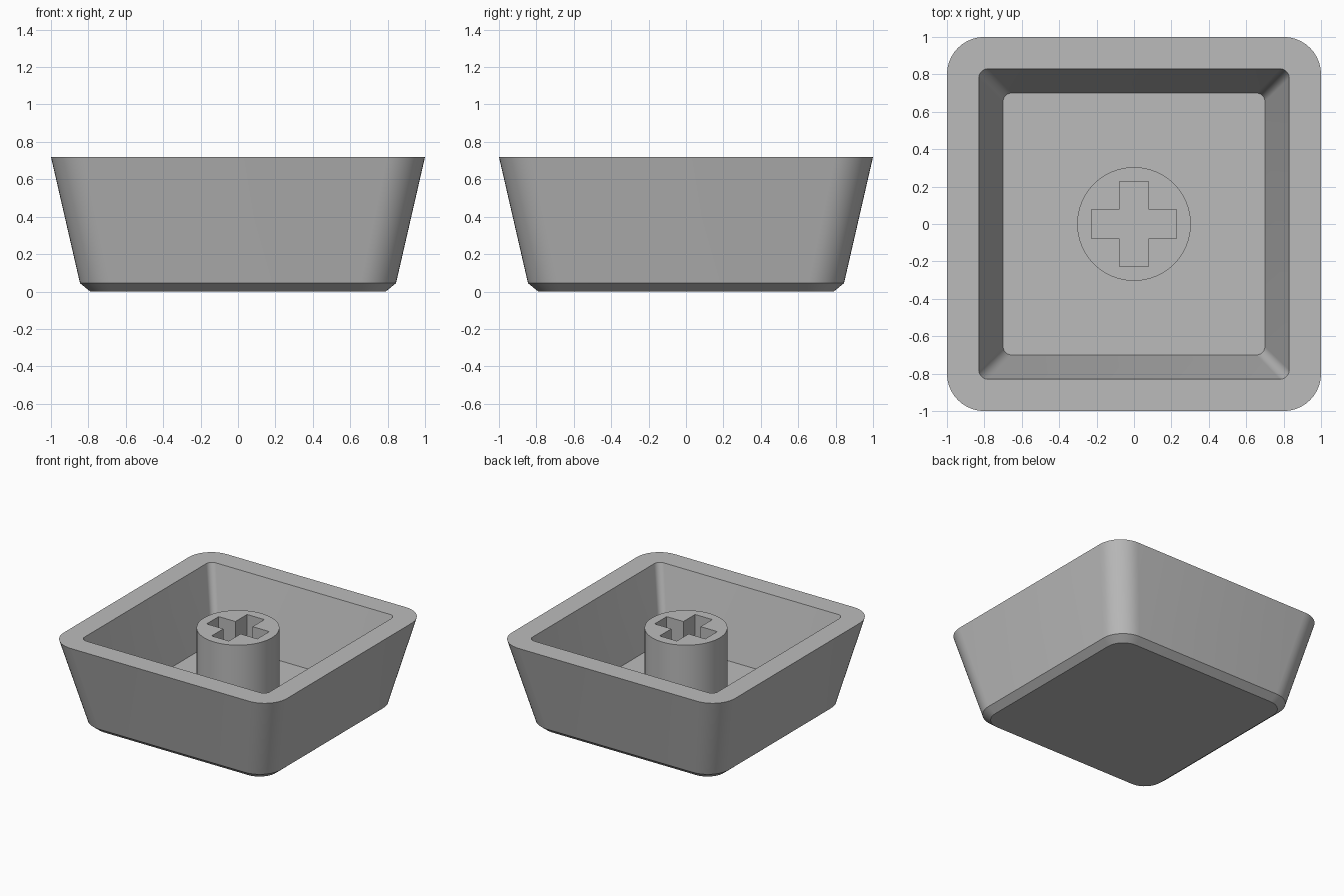
import bpy, bmesh, math

cube = bpy.data.objects.get("Cube")
if cube:
    bpy.data.objects.remove(cube, do_unlink=True)

# Single plastic colour
grey = bpy.data.materials.new("light grey plastic")
grey.use_nodes = True
colour = (0.50, 0.50, 0.50, 1)
grey.diffuse_color = colour
bsdf = grey.node_tree.nodes["Principled BSDF"]
bsdf.inputs["Base Color"].default_value = colour
bsdf.inputs["Roughness"].default_value = 0.6

HEIGHT, FLOOR = 0.72, 0.155


def rounded_square(half, radius, steps=10):
    """Outline of a square with rounded corners, counter-clockwise."""
    c = half - radius
    points = []
    for k, (sx, sy) in enumerate(((1, 1), (-1, 1), (-1, -1), (1, -1))):
        for i in range(steps + 1):
            a = math.pi / 2 * (k + i / steps)
            points.append((sx * c + radius * math.cos(a),
                           sy * c + radius * math.sin(a)))
    return points


def finish(obj):
    """Give the object its material and smooth shading with sharp edges."""
    obj.data.materials.clear()
    obj.data.materials.append(grey)
    bpy.ops.object.select_all(action='DESELECT')
    bpy.context.view_layer.objects.active = obj
    obj.select_set(True)
    bpy.ops.object.shade_smooth_by_angle(angle=math.radians(28))


# Hollow shell: half width, corner radius and height of each ring,
# up the outside, over the rim and down the inside
rings = [(0.79, 0.145, 0), (0.845, 0.19, 0.045), (1.0, 0.20, HEIGHT),
         (0.83, 0.05, HEIGHT), (0.70, 0.045, FLOOR)]
bm = bmesh.new()
loops = [[bm.verts.new((x, y, z)) for x, y in rounded_square(half, r)]
         for half, r, z in rings]
for low, high in zip(loops, loops[1:]):
    n = len(low)
    for i in range(n):
        j = (i + 1) % n
        bm.faces.new((low[i], low[j], high[j], high[i]))
bm.faces.new(loops[0][::-1])
bm.faces.new(loops[-1])
bmesh.ops.recalc_face_normals(bm, faces=bm.faces)
mesh = bpy.data.meshes.new("shell")
bm.to_mesh(mesh)
bm.free()
shell = bpy.data.objects.new("shell", mesh)
bpy.context.collection.objects.link(shell)
finish(shell)

# Central stem: a disc profile with a cross-shaped hole, extruded
RADIUS, ARM, SLOT = 0.304, 0.227, 0.077
circle = [(RADIUS * math.cos(math.tau * i / 64), RADIUS * math.sin(math.tau * i / 64))
          for i in range(64)]
cross = []
for k in range(4):
    c, s = round(math.cos(k * math.pi / 2)), round(math.sin(k * math.pi / 2))
    for x, y in ((ARM, -SLOT), (ARM, SLOT), (SLOT, SLOT)):
        cross.append((c * x - s * y, s * x + c * y))

base = FLOOR - 0.02
curve = bpy.data.curves.new("stem", 'CURVE')
curve.dimensions = '2D'
curve.fill_mode = 'BOTH'
curve.extrude = (HEIGHT - base) / 2
for outline in (circle, cross):
    spline = curve.splines.new('POLY')
    spline.points.add(len(outline) - 1)
    for point, (x, y) in zip(spline.points, outline):
        point.co = (x, y, 0, 1)
    spline.use_cyclic_u = True
stem = bpy.data.objects.new("stem", curve)
stem.location.z = (HEIGHT + base) / 2
bpy.context.collection.objects.link(stem)
bpy.ops.object.select_all(action='DESELECT')
bpy.context.view_layer.objects.active = stem
stem.select_set(True)
bpy.ops.object.convert(target='MESH')
stem = bpy.context.view_layer.objects.active

# Weld the converted profile so its edges shade cleanly
bm = bmesh.new()
bm.from_mesh(stem.data)
bmesh.ops.remove_doubles(bm, verts=bm.verts, dist=0.0005)
bmesh.ops.recalc_face_normals(bm, faces=bm.faces)
bm.to_mesh(stem.data)
bm.free()
finish(stem)
